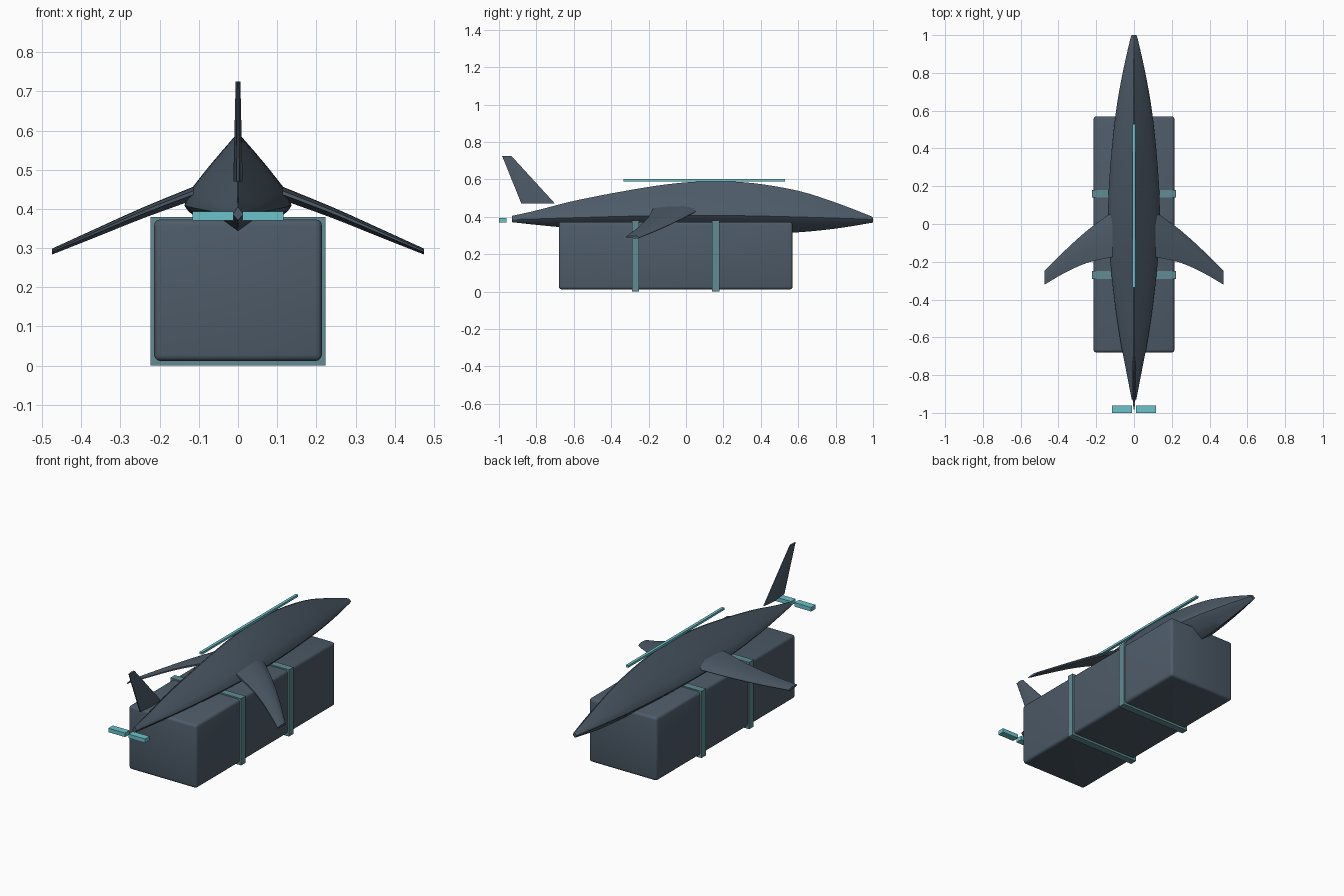
import bpy, bmesh, math
from mathutils import Vector

cube = bpy.data.objects.get("Cube")
if cube:
    bpy.data.objects.remove(cube)


def material(name, rgb):
    m = bpy.data.materials.new(name)
    m.use_nodes = True
    m.diffuse_color = (*rgb, 1)
    m.node_tree.nodes["Principled BSDF"].inputs["Base Color"].default_value = (*rgb, 1)
    return m


slate = material("slate grey", (0.075, 0.105, 0.14))
dull_teal = material("dull teal", (0.115, 0.265, 0.29))
bright_teal = material("bright teal", (0.15, 0.55, 0.60))


def finish(name, bm, mat, angle=30):
    bmesh.ops.recalc_face_normals(bm, faces=bm.faces)
    mesh = bpy.data.meshes.new(name)
    bm.to_mesh(mesh)
    bm.free()
    mesh.materials.append(mat)
    ob = bpy.data.objects.new(name, mesh)
    bpy.context.collection.objects.link(ob)
    bpy.ops.object.select_all(action="DESELECT")
    ob.select_set(True)
    bpy.context.view_layer.objects.active = ob
    bpy.ops.object.shade_smooth_by_angle(angle=math.radians(angle))
    return ob


def box(name, lo, hi, mat, bevel=0):
    lo, hi = Vector(lo), Vector(hi)
    bm = bmesh.new()
    bmesh.ops.create_cube(bm, size=1)
    for v in bm.verts:
        v.co = (lo + hi) / 2 + v.co * (hi - lo)
    if bevel:
        bmesh.ops.bevel(bm, geom=bm.edges[:], offset=bevel, segments=3,
                        profile=0.5, affect="EDGES")
    return finish(name, bm, mat)


def loft(name, rings, mat, angle=30):
    """Skin a list of closed rings and cap both ends."""
    bm = bmesh.new()
    loops = [[bm.verts.new(p) for p in ring] for ring in rings]
    n = len(loops[0])
    for a, b in zip(loops, loops[1:]):
        for i in range(n):
            j = (i + 1) % n
            bm.faces.new((a[i], a[j], b[j], b[i]))
    bm.faces.new(loops[0])
    bm.faces.new(loops[-1])
    return finish(name, bm, mat, angle)


def smooth_rows(rows, steps):
    """Catmull-Rom resampling of a table of stations."""
    out = []
    for k in range(len(rows) - 1):
        p0, p1 = rows[max(k - 1, 0)], rows[k]
        p2, p3 = rows[k + 1], rows[min(k + 2, len(rows) - 1)]
        for s in range(steps):
            t = s / steps
            out.append([0.5 * (2 * b + (c - a) * t + (2 * a - 5 * b + 4 * c - d) * t * t
                               + (3 * b - a - 3 * c + d) * t ** 3)
                        for a, b, c, d in zip(p0, p1, p2, p3)])
    return out + [list(rows[-1])]


# Fuselage stations: y, half width, ridge z, waist z, keel z
stations = [
    (-0.93, 0.012, 0.405, 0.386, 0.371),
    (-0.80, 0.037, 0.434, 0.389, 0.357),
    (-0.60, 0.075, 0.485, 0.395, 0.338),
    (-0.35, 0.110, 0.534, 0.402, 0.318),
    (-0.10, 0.133, 0.574, 0.407, 0.306),
    (0.12, 0.136, 0.590, 0.408, 0.302),
    (0.35, 0.122, 0.581, 0.405, 0.305),
    (0.60, 0.095, 0.539, 0.399, 0.317),
    (0.80, 0.060, 0.476, 0.393, 0.337),
    (0.97, 0.022, 0.411, 0.387, 0.364),
    (1.00, 0.012, 0.395, 0.384, 0.370),
]
# Half section: width fraction, height fraction above or below the waist
half = [(0.03, 1), (0.3, 0.77), (0.57, 0.53), (0.84, 0.27), (0.95, 0.13),
        (1, 0), (0.92, -0.14), (0.5, -0.56), (0.03, -1)]
section = half + [(-u, v) for u, v in reversed(half)]
rings = []
for y, w, top, waist, keel in smooth_rows(stations, 4):
    rings.append([(u * w, y, waist + v * ((top - waist) if v > 0 else (waist - keel)))
                  for u, v in section])
loft("fuselage", rings, slate, 40)

# Swept, drooping wings: x, leading y, trailing y, centre z, thickness
wing = [
    (0.113, 0.065, -0.175, 0.440, 0.034),
    (0.24, -0.028, -0.203, 0.391, 0.028),
    (0.36, -0.135, -0.255, 0.340, 0.022),
    (0.475, -0.250, -0.322, 0.291, 0.015),
]
# Aerofoil: fraction from leading to trailing edge, thickness fraction
foil = [(0, -0.15), (0.08, 0.25), (0.3, 0.5), (0.65, 0.45), (1, 0.2),
        (1, -0.1), (0.6, -0.3), (0.25, -0.5), (0.05, -0.4)]
for side, label in ((1, "left"), (-1, "right")):
    rings = [[(side * x, le + (te - le) * u, z + v * th) for u, v in foil]
             for x, le, te, z, th in smooth_rows(wing, 3)]
    loft(label + "_wing", rings, slate, 40)

# Tail fin: front y, back y, z, half thickness
rings = []
for front, back, z, t in ((-0.70, -0.88, 0.47, 0.012), (-0.933, -0.983, 0.725, 0.006)):
    mid = front + (back - front) * 0.4
    rings.append([(t * 0.3, front, z), (t, mid, z), (t * 0.3, back, z),
                  (-t * 0.3, back, z), (-t, mid, z), (-t * 0.3, front, z)])
loft("tail_fin", rings, slate)

# Cargo container and its straps
box("cargo_box", (-0.214, -0.68, 0.012), (0.214, 0.57, 0.373), slate, 0.015)
for label, y in (("rear", -0.27), ("front", 0.16)):
    box(label + "_strap", (-0.223, y - 0.02, 0), (0.223, y + 0.02, 0.38), dull_teal)

# Bright accents: spine strip and propeller blades
box("spine_strip", (-0.008, -0.335, 0.59), (0.008, 0.53, 0.602), bright_teal)
for side, label in ((1, "left"), (-1, "right")):
    x = sorted((side * 0.011, side * 0.116))
    box(label + "_blade", (x[0], -1.0, 0.37), (x[1], -0.96, 0.393), bright_teal)
